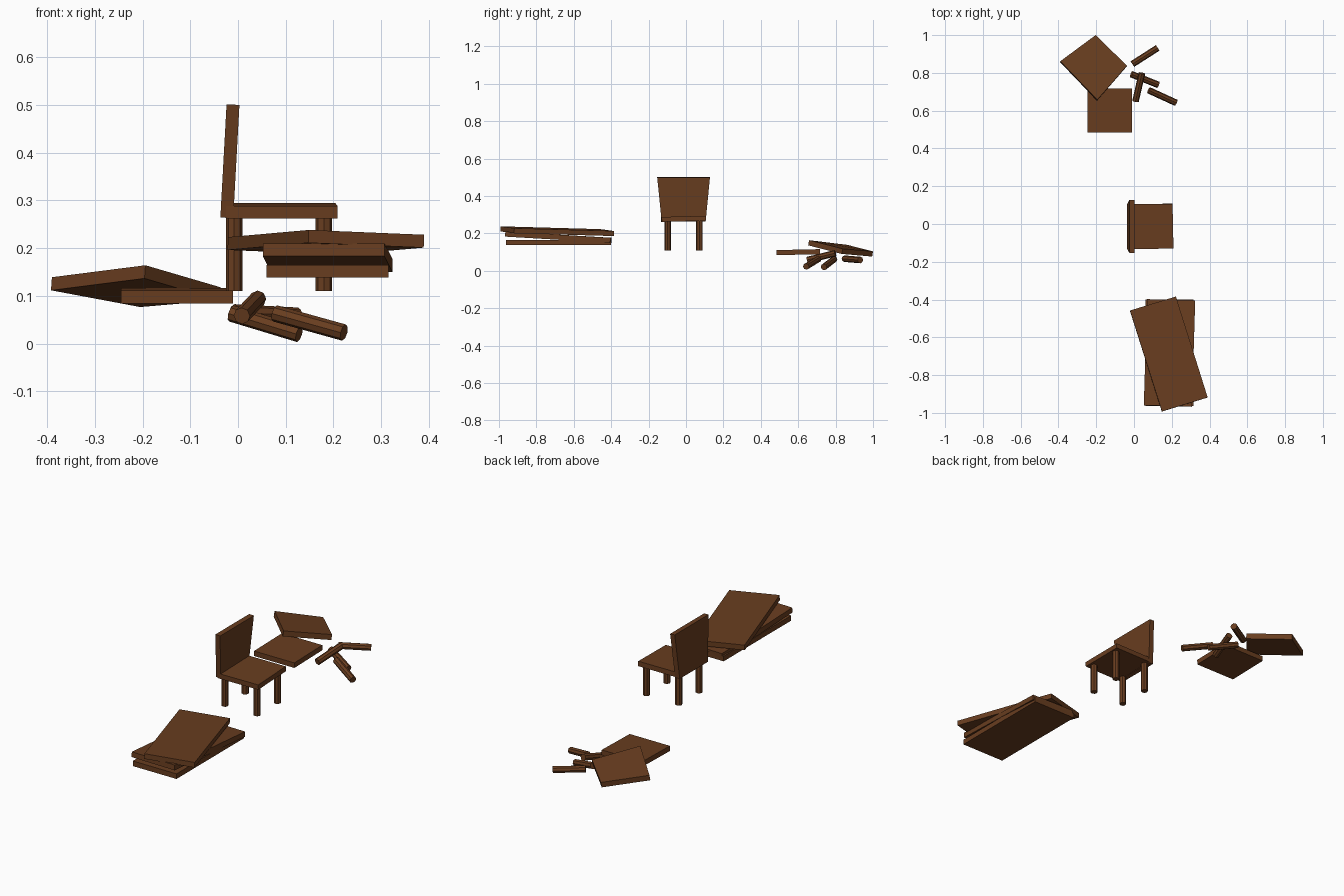
import bpy, bmesh
from mathutils import Vector

if "Cube" in bpy.data.objects:
    bpy.data.objects.remove(bpy.data.objects["Cube"])

wood = bpy.data.materials.new("brown_wood")
wood.diffuse_color = (0.14, 0.047, 0.014, 1)
wood.use_nodes = True
wood.node_tree.nodes["Principled BSDF"].inputs["Base Color"].default_value = wood.diffuse_color


def finish(name, bm):
    bmesh.ops.recalc_face_normals(bm, faces=bm.faces)
    mesh = bpy.data.meshes.new(name)
    bm.to_mesh(mesh)
    bm.free()
    mesh.materials.append(wood)
    obj = bpy.data.objects.new(name, mesh)
    bpy.context.collection.objects.link(obj)
    return obj


def board(name, corners, thick):
    """Flat board: four corners of one face, thickened away from its normal."""
    bm = bmesh.new()
    face = bm.faces.new([bm.verts.new(c) for c in corners])
    face.normal_update()
    offset = -face.normal * thick
    out = bmesh.ops.extrude_face_region(bm, geom=[face], use_keep_orig=True)
    moved = [g for g in out["geom"] if isinstance(g, bmesh.types.BMVert)]
    bmesh.ops.translate(bm, verts=moved, vec=offset)
    return finish(name, bm)


def leg(name, start, end, radius=0.0175):
    """Eight-sided rod between two points."""
    a, b = Vector(start), Vector(end)
    bm = bmesh.new()
    bmesh.ops.create_cone(bm, cap_ends=True, segments=8, radius1=radius,
                          radius2=radius, depth=(b - a).length)
    obj = finish(name, bm)
    obj.location = (a + b) / 2
    obj.rotation_euler = (b - a).to_track_quat('Z', 'Y').to_euler()
    return obj


# Finished chair
board("chair_seat", [(-0.025, -0.133, 0.288), (0.209, -0.130, 0.288),
                     (0.204, 0.107, 0.294), (-0.028, 0.105, 0.294)], 0.026)
board("chair_back", [(-0.010, -0.130, 0.263), (-0.010, 0.105, 0.263),
                     (0.003, 0.128, 0.500), (0.003, -0.154, 0.500)], 0.027)
for side, y in (("near", -0.098), ("far", 0.072)):
    for end, x in (("front", 0.180), ("back", -0.008)):
        leg(f"chair_{end}_leg_{side}", (x, y, 0.11), (x, y, 0.275))

# Stack of planks
board("bottom_plank", [(0.060, -0.963, 0.165), (0.315, -0.963, 0.165),
                       (0.315, -0.400, 0.165), (0.060, -0.400, 0.165)], 0.027)
board("middle_plank", [(0.052, -0.960, 0.210), (0.307, -0.966, 0.210),
                       (0.324, -0.404, 0.177), (0.069, -0.398, 0.177)], 0.027)
board("top_plank", [(0.148, -0.992, 0.238), (0.390, -0.918, 0.228),
                    (0.222, -0.384, 0.213), (-0.021, -0.458, 0.223)], 0.027)

# Loose chair parts
board("loose_seat", [(-0.245, 0.484, 0.111), (-0.010, 0.484, 0.111),
                     (-0.010, 0.717, 0.116), (-0.245, 0.717, 0.116)], 0.027)
board("loose_back", [(-0.194, 0.658, 0.164), (-0.037, 0.838, 0.118),
                     (-0.203, 1.000, 0.104), (-0.390, 0.862, 0.139)], 0.028)
loose_legs = [((-0.008, 0.847, 0.065), (0.125, 0.932, 0.058)),
              ((-0.014, 0.793, 0.063), (0.128, 0.737, 0.020)),
              ((0.042, 0.798, 0.094), (0.008, 0.650, 0.058)),
              ((0.078, 0.708, 0.063), (0.222, 0.642, 0.023))]
for i, (a, b) in enumerate(loose_legs, 1):
    leg(f"loose_leg_{i}", a, b)
